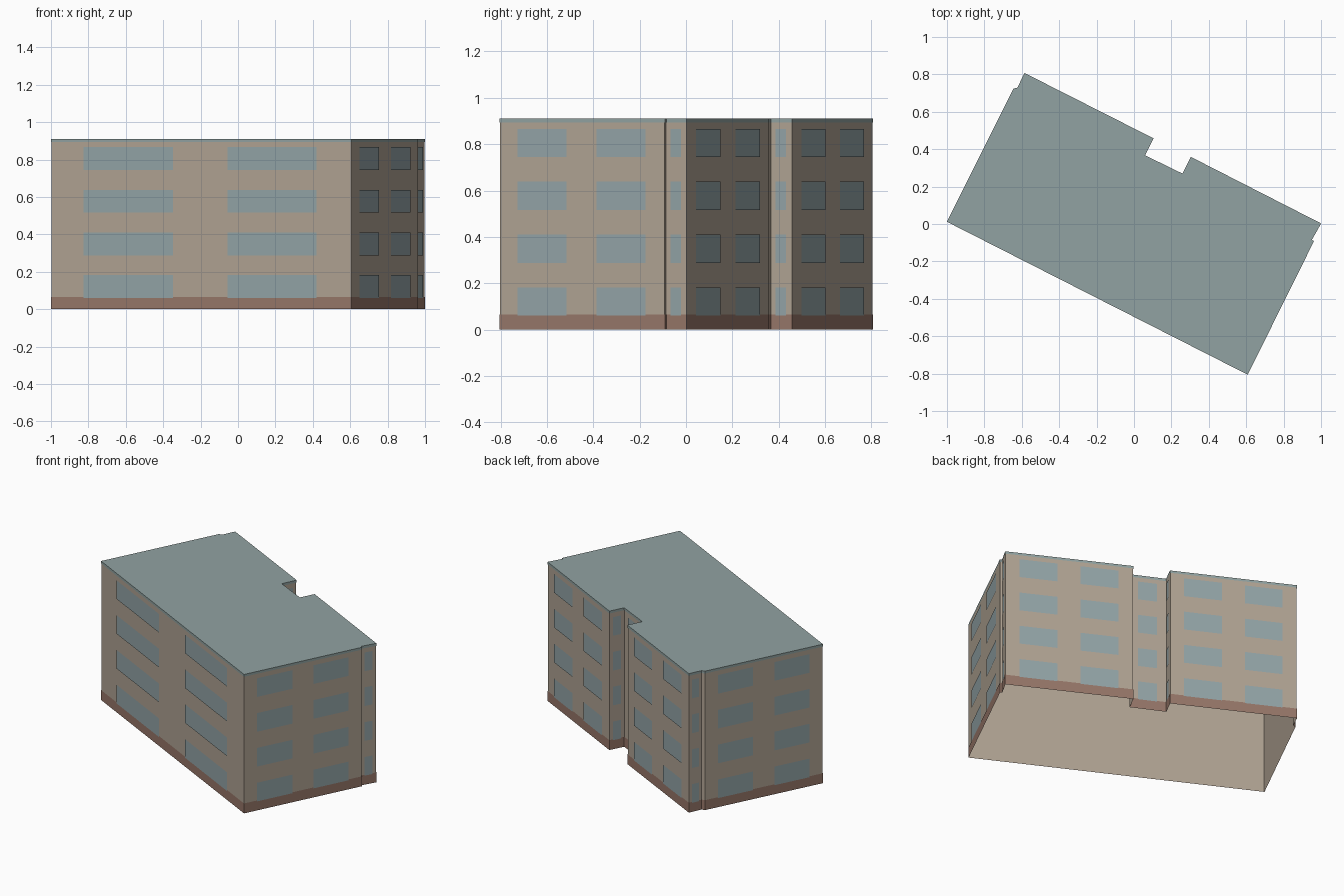
import bpy
import bmesh
from mathutils import Vector

cube = bpy.data.objects.get("Cube")
if cube:
    bpy.data.objects.remove(cube)

HEIGHT = 0.91
BASE_TOP = 0.065
FLOORS, FLOOR_STEP = 4, 0.228
SILL, WINDOW_HEIGHT = 0.06, 0.122

# Footprint corners, counter-clockwise
FOOTPRINT = [Vector(p) for p in (
    (-0.998, 0.013), (0.607, -0.803), (0.96, -0.092), (0.948, -0.086),
    (0.998, 0.002), (0.305, 0.356), (0.26, 0.267), (0.057, 0.366),
    (0.102, 0.457), (-0.585, 0.805), (-0.622, 0.727), (-0.643, 0.722))]


def material(name, color):
    m = bpy.data.materials.new(name)
    m.use_nodes = True
    m.diffuse_color = (*color, 1)
    m.node_tree.nodes["Principled BSDF"].inputs["Base Color"].default_value = (*color, 1)
    return m


plaster = material("beige plaster", (0.44, 0.37, 0.295))
brick = material("brown plinth", (0.31, 0.185, 0.142))
slate = material("grey green roof", (0.285, 0.365, 0.36))
glass = material("blue grey glass", (0.295, 0.375, 0.39))


def outward(a, b):
    d = (b - a).normalized()
    return Vector((d.y, -d.x))


def grow(points, amount):
    """Offset the outline outwards with mitred corners."""
    result = []
    for i, p in enumerate(points):
        n1 = outward(points[i - 1], p)
        n2 = outward(p, points[(i + 1) % len(points)])
        result.append(p + (n1 + n2) * amount / max(1 + n1.dot(n2), 0.3))
    return result


def finish(name, bm, mat):
    mesh = bpy.data.meshes.new(name)
    bm.to_mesh(mesh)
    bm.free()
    mesh.materials.append(mat)
    obj = bpy.data.objects.new(name, mesh)
    bpy.context.collection.objects.link(obj)
    return obj


def wall_ring(name, points, bottom, top, mat, capped=False):
    bm = bmesh.new()
    low = [bm.verts.new((p.x, p.y, bottom)) for p in points]
    high = [bm.verts.new((p.x, p.y, top)) for p in points]
    for i in range(len(points)):
        j = (i + 1) % len(points)
        bm.faces.new((low[i], low[j], high[j], high[i]))
    if capped:
        bm.faces.new(high)
    return finish(name, bm, mat)


# Open-bottomed wall shell, plinth band and flat roof with a thin edge
wall_ring("walls", FOOTPRINT, 0, HEIGHT - 0.002, plaster)
wall_ring("plinth", grow(FOOTPRINT, 0.002), 0, BASE_TOP, brick)
wall_ring("roof", grow(FOOTPRINT, 0.002), HEIGHT - 0.016, HEIGHT, slate, capped=True)

# Windows: two columns on long walls, one on short walls, none on slivers
bm = bmesh.new()
for i, a in enumerate(FOOTPRINT):
    b = FOOTPRINT[(i + 1) % len(FOOTPRINT)]
    length = (b - a).length
    if length < 0.05:
        continue
    spans = [(0.108, 0.407), (0.588, 0.885)] if length > 0.4 else [(0.23, 0.75)]
    shift = outward(a, b) * 0.004
    for start, end in spans:
        p, q = a.lerp(b, start) + shift, a.lerp(b, end) + shift
        for floor in range(FLOORS):
            z = SILL + floor * FLOOR_STEP
            bm.faces.new([bm.verts.new(c) for c in (
                (p.x, p.y, z), (q.x, q.y, z),
                (q.x, q.y, z + WINDOW_HEIGHT), (p.x, p.y, z + WINDOW_HEIGHT))])
finish("windows", bm, glass)
